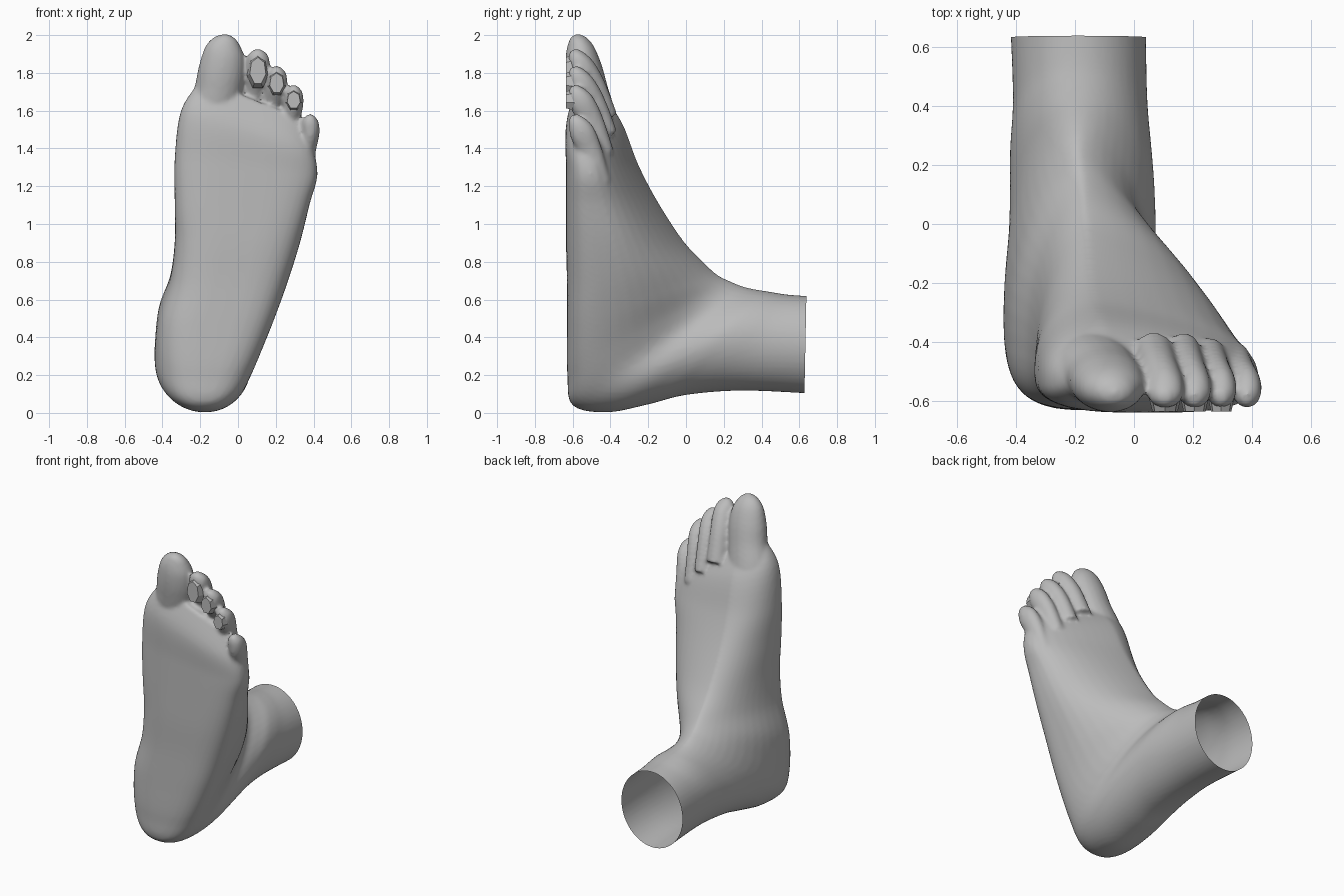
import bpy, bmesh, math
from mathutils import Vector, Matrix

if "Cube" in bpy.data.objects:
    bpy.data.objects.remove(bpy.data.objects["Cube"])

skin = bpy.data.materials.new("plain grey")
skin.use_nodes = True
grey = (0.5, 0.5, 0.5, 1)
skin.diffuse_color = grey
skin.node_tree.nodes["Principled BSDF"].inputs["Base Color"].default_value = grey

SIDES, STEPS = 48, 6


def smooth_rows(rows):
    """Run a spline through rows of numbers."""
    out = []
    last = len(rows) - 1
    for i in range(last):
        a, b, c, d = (rows[min(max(j, 0), last)] for j in range(i - 1, i + 3))
        for k in range(STEPS):
            t = k / STEPS
            out.append([q + t / 2 * (r - p + t * (2 * p - 5 * q + 4 * r - s + t * (3 * (q - r) + s - p)))
                        for p, q, r, s in zip(a, b, c, d)])
    return out + [list(rows[-1])]


def loft(bm, rings):
    """Skin closed rings and cap both ends."""
    loops = [[bm.verts.new(p) for p in ring] for ring in rings]
    for a, b in zip(loops, loops[1:]):
        for i in range(len(a)):
            j = (i + 1) % len(a)
            bm.faces.new((a[i], a[j], b[j], b[i]))
    bm.faces.new(loops[0][::-1])
    bm.faces.new(loops[-1])


def power(v, p):
    return math.copysign(abs(v) ** p, v)


def body_ring(row):
    """Flat sole half and crowned upper half between two profile points."""
    sy, sz, dy, dz, left, right, ridge, widest, slant, square = row
    mid, half = (left + right) / 2, (right - left) / 2
    crown = 1 + (1 - square) * 1.4
    pts = []
    for i in range(SIDES):
        a = math.tau * i / SIDES
        c, s = math.cos(a), math.sin(a)
        if s < 0:
            x = mid + half * power(c, square)
            t = widest * (1 - abs(s) ** square)
        else:
            x = mid + half * power(c, crown) + (ridge - mid) * s * s
            t = widest + (1 - widest) * s
        pts.append((x, sy + (dy - sy) * t, sz + (dz - sz) * t + slant * (x - mid)))
    return pts


def toe(bm, path):
    """Tapered rounded tube along rows of x, y, z, half width, half depth."""
    rows = smooth_rows(path)
    rings = []
    for i, (x, y, z, w, h) in enumerate(rows):
        p, q = rows[max(i - 1, 0)], rows[min(i + 1, len(rows) - 1)]
        along = (Vector(q[:3]) - Vector(p[:3])).normalized()
        up = along.cross(Vector((1, 0, 0))).normalized()
        side = up.cross(along)
        rings.append([Vector((x, y, z)) + side * w * math.cos(a) + up * h * math.sin(a)
                      for a in (math.tau * k / 20 for k in range(20))])
    loft(bm, rings)


def make_object(name, bm):
    bmesh.ops.recalc_face_normals(bm, faces=bm.faces)
    mesh = bpy.data.meshes.new(name)
    bm.to_mesh(mesh)
    bm.free()
    mesh.materials.append(skin)
    obj = bpy.data.objects.new(name, mesh)
    bpy.context.collection.objects.link(obj)
    return obj


# Sections fan from the ball of the foot, around the heel, to the ankle:
# sole y z, upper y z, left, right, ridge, widest, slant, squareness
sections = [
    (-.58, 1.66, -.48, 1.66, -.19, .34, -.05, .45, -.4, .7),
    (-.635, 1.5, -.345, 1.5, -.3, .4, -.1, .4, -.3, .65),
    (-.635, 1.3, -.255, 1.3, -.335, .42, -.13, .35, -.12, .65),
    (-.635, 1.1, -.15, 1.12, -.335, .38, -.15, .33, 0, .6),
    (-.635, .9, -.02, .92, -.335, .33, -.16, .33, 0, .6),
    (-.63, .68, .09, .8, -.36, .27, -.17, .33, 0, .6),
    (-.63, .45, .17, .73, -.42, .2, -.18, .33, 0, .6),
    (-.628, .2, .24, .695, -.44, .12, -.19, .33, 0, .72),
    (-.6, .04, .3, .67, -.44, .075, -.19, .38, 0, .87),
    (-.42, .003, .36, .655, -.425, .075, -.19, .45, 0, .95),
    (-.2, .045, .42, .645, -.42, .07, -.19, .5, 0, 1),
    (0, .095, .48, .635, -.42, .06, -.19, .5, 0, 1),
    (.3, .118, .55, .625, -.41, .045, -.19, .5, 0, 1),
    (.7, .1, .7, .615, -.42, .04, -.19, .5, 0, 1),
]
bm = bmesh.new()
loft(bm, [body_ring(r) for r in smooth_rows(sections)])

# Big toe
toe(bm, [(-.15, -.45, 1.38, .13, .12), (-.14, -.48, 1.55, .14, .115), (-.105, -.515, 1.7, .128, .105),
         (-.085, -.54, 1.82, .124, .097), (-.073, -.56, 1.92, .103, .077),
         (-.06, -.573, 1.98, .06, .045), (-.055, -.575, 2.003, .015, .015)])

# Small toes: tip x, tip z, half width
small_toes = [(.105, 1.92, .064), (.205, 1.83, .056), (.295, 1.73, .052), (.382, 1.575, .05)]
for x, top, w in small_toes:
    drop = max(0, x - .2) * .2
    toe(bm, [(x - .04, -.42 - drop, top - .36, w, .06), (x - .02, -.49 - drop / 2, top - .19, w, .065),
             (x, -.55, top - .09, w, .067), (x, -.582, top - .03, w * .85, .045),
             (x, -.595, top + .003, w * .3, .02)])
foot = make_object("foot", bm)

# Fuse into one skin and soften the joins
bpy.context.view_layer.objects.active = foot
foot.select_set(True)
fuse = foot.modifiers.new("fuse", 'REMESH')
fuse.mode = 'VOXEL'
fuse.voxel_size = .012
soften = foot.modifiers.new("soften", 'SMOOTH')
soften.factor = .5
soften.iterations = 6
for mod in ("fuse", "soften"):
    bpy.ops.object.modifier_apply(modifier=mod)

# Open the ankle end
bm = bmesh.new()
bm.from_mesh(foot.data)
bmesh.ops.bisect_plane(bm, geom=bm.verts[:] + bm.edges[:] + bm.faces[:],
                       plane_co=(0, .633, .4), plane_no=(0, 1, -.02), clear_outer=True)
bm.to_mesh(foot.data)
bm.free()
bpy.ops.object.shade_smooth_by_angle(angle=math.radians(50))

# Faceted pads under the three middle toes
for n, (x, top, w) in enumerate(small_toes[:3]):
    bm = bmesh.new()
    length = (.1, .075, .065)[n]
    bmesh.ops.create_cone(bm, cap_ends=True, segments=7, radius1=1, radius2=.72, depth=1,
                          matrix=Matrix.Translation((x, -.602, top - length - .01)) @
                          Matrix.Diagonal((w * .95, .066, length, 1)) @
                          Matrix.Rotation(math.pi / 2, 4, 'X'))
    make_object("toe_pad_%d" % (n + 2), bm)
